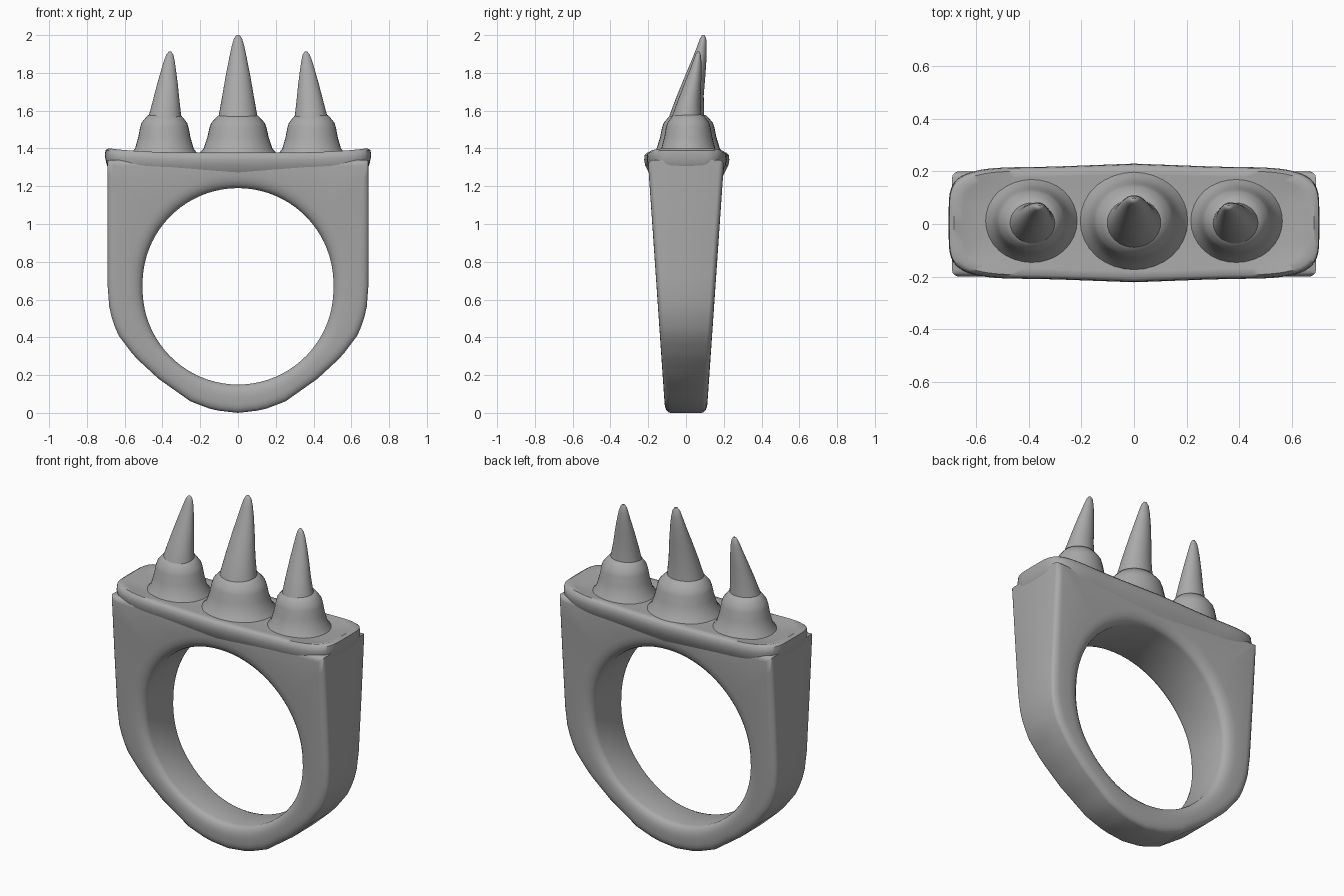
import bpy, bmesh, math
from math import sin, cos, pi

if "Cube" in bpy.data.objects:
    bpy.data.objects.remove(bpy.data.objects["Cube"])

metal = bpy.data.materials.new("grey_metal")
GREY = (0.4, 0.4, 0.4, 1)
metal.use_nodes = True
metal.diffuse_color = GREY
metal.node_tree.nodes["Principled BSDF"].inputs["Base Color"].default_value = GREY


def loft(name, rings, closed=False, angle=50):
    """Skin a list of equal-length point rings, capping the ends unless closed."""
    bm = bmesh.new()
    loops = [[bm.verts.new(p) for p in ring] for ring in rings]
    pairs = list(zip(loops, loops[1:]))
    if closed:
        pairs.append((loops[-1], loops[0]))
    for a, b in pairs:
        for i in range(len(a)):
            j = (i + 1) % len(a)
            bm.faces.new((a[i], a[j], b[j], b[i]))
    if not closed:
        bm.faces.new(loops[0])
        bm.faces.new(loops[-1])
    bmesh.ops.recalc_face_normals(bm, faces=bm.faces)
    mesh = bpy.data.meshes.new(name)
    bm.to_mesh(mesh)
    bm.free()
    mesh.materials.append(metal)
    obj = bpy.data.objects.new(name, mesh)
    bpy.context.collection.objects.link(obj)
    bpy.ops.object.select_all(action='DESELECT')
    obj.select_set(True)
    bpy.context.view_layer.objects.active = obj
    bpy.ops.object.shade_smooth_by_angle(angle=math.radians(angle))
    return obj


# Band: straight-sided outline around a round finger hole
HOLE_Z = 0.67
half = [(0, 0), (0.13, 0.015), (0.25, 0.06), (0.42, 0.18), (0.55, 0.3),
        (0.64, 0.42), (0.68, 0.54), (0.69, 0.67), (0.692, 1.0), (0.692, 1.34), (0, 1.34)]
outline = half + [(-x, z) for x, z in half[-2:0:-1]]


def outer_distance(dx, dz):
    """Distance from the hole centre to the outline in a direction."""
    for (x1, z1), (x2, z2) in zip(outline, outline[1:] + outline[:1]):
        ex, ez = x2 - x1, z2 - z1
        det = ex * dz - ez * dx
        if abs(det) < 1e-9:
            continue
        px, pz = x1, z1 - HOLE_Z
        t = (ex * pz - ez * px) / det
        s = (dx * pz - dz * px) / det
        if t > 0 and -1e-6 <= s <= 1 + 1e-6:
            return t
    return 0.69


def half_depth(z):
    return 0.11 + 0.092 * min(max(z / 1.34, 0), 1)


corner = math.atan2(1.34 - HOLE_Z, 0.692)
angles = sorted([2 * pi * i / 80 for i in range(80)] + [corner, pi - corner])
band_rings = []
for a in angles:
    dx, dz = cos(a), sin(a)
    r_in = 0.505 + 0.015 * abs(dz)
    r_out = outer_distance(dx, dz)
    width = r_out - r_in
    fillet_in, fillet_out = min(0.07, width * 0.45), min(0.045, width * 0.4)
    ring = []
    for inner, side in ((True, -1), (False, -1), (False, 1), (True, 1)):
        f = fillet_in if inner else fillet_out
        steps = range(5) if inner == (side < 0) else range(4, -1, -1)
        for k in steps:
            q = k / 4 * pi / 2
            r = r_in + f * (1 - sin(q)) if inner else r_out - f * (1 - sin(q))
            z = HOLE_Z + r * dz
            inset = f * 0.6 * (1 - cos(q))
            ring.append((r * dx, side * (half_depth(z) - inset), z))
        if inner == (side < 0):
            ring[-5:] = ring[-1:-6:-1]
        else:
            ring[-5:] = ring[-1:-6:-1]
    band_rings.append(ring)
loft("band", band_rings, closed=True)


# Top plate: rounded slab with a soft rim, slightly raised at its ends
def plate_ring(scale_x, scale_y, z, lift):
    pts = []
    for i in range(72):
        a = 2 * pi * i / 72
        c, s = cos(a), sin(a)
        x = math.copysign(abs(c) ** 0.4, c) * scale_x
        y = math.copysign(abs(s) ** 0.4, s) * scale_y
        y *= 1 + 0.025 * cos(x * 9)
        pts.append((x, y + 0.004, z + lift * (x / 0.7) ** 4))
    return pts


plate_levels = [(0.66, 0.185, 1.25, 0.02), (0.685, 0.2, 1.28, 0.01), (0.697, 0.215, 1.31, 0.01),
                (0.705, 0.22, 1.34, 0.02), (0.702, 0.217, 1.365, 0.025), (0.685, 0.205, 1.378, 0.025),
                (0.65, 0.18, 1.378, 0.015), (0.58, 0.13, 1.374, 0), (0.3, 0.05, 1.374, 0)]
loft("top_plate", [plate_ring(*level) for level in plate_levels])


# Claws: round socket with a soft shoulder, and a spike that curves backward
def revolve(name, levels, x0, sides=32):
    """Levels are (radius x, radius y, x shift, y shift, z)."""
    rings = [[(x0 + dx + rx * cos(2 * pi * i / sides), dy + ry * sin(2 * pi * i / sides), z)
              for i in range(sides)] for rx, ry, dx, dy, z in levels]
    return loft(name, rings, angle=60)


socket = [(1.28, 1.33), (1.12, 1.375), (1.0, 1.40), (0.89, 1.46), (0.83, 1.51),
          (0.78, 1.535), (0.68, 1.555), (0.57, 1.575), (0.3, 1.585)]
spike = [(1.0, 1.0, 0, 0), (0.93, 0.93, 0.1, 0.05), (0.76, 0.72, 0.32, 0.25),
         (0.59, 0.54, 0.55, 0.54), (0.42, 0.37, 0.75, 0.79), (0.3, 0.25, 0.88, 0.92),
         (0.2, 0.17, 0.96, 0.98), (0.08, 0.07, 1.0, 1.0)]
for name, x0, radius, tip_z, lean, tip_y in (("center", 0, 0.182, 2.0, 0, 0.092),
                                             ("left", 0.39, 0.155, 1.912, -0.03, 0.065),
                                             ("right", -0.39, 0.155, 1.912, 0.03, 0.065)):
    revolve(name + "_socket", [(radius * r, radius * r * 0.92, 0, 0.012, z)
                               for r, z in socket], x0)
    base = radius * 0.6
    revolve(name + "_claw", [(base * rx, base * ry * 0.9, lean * h, tip_y * bend, 1.53 + (tip_z - 1.53) * h)
                             for rx, ry, h, bend in spike], x0)
